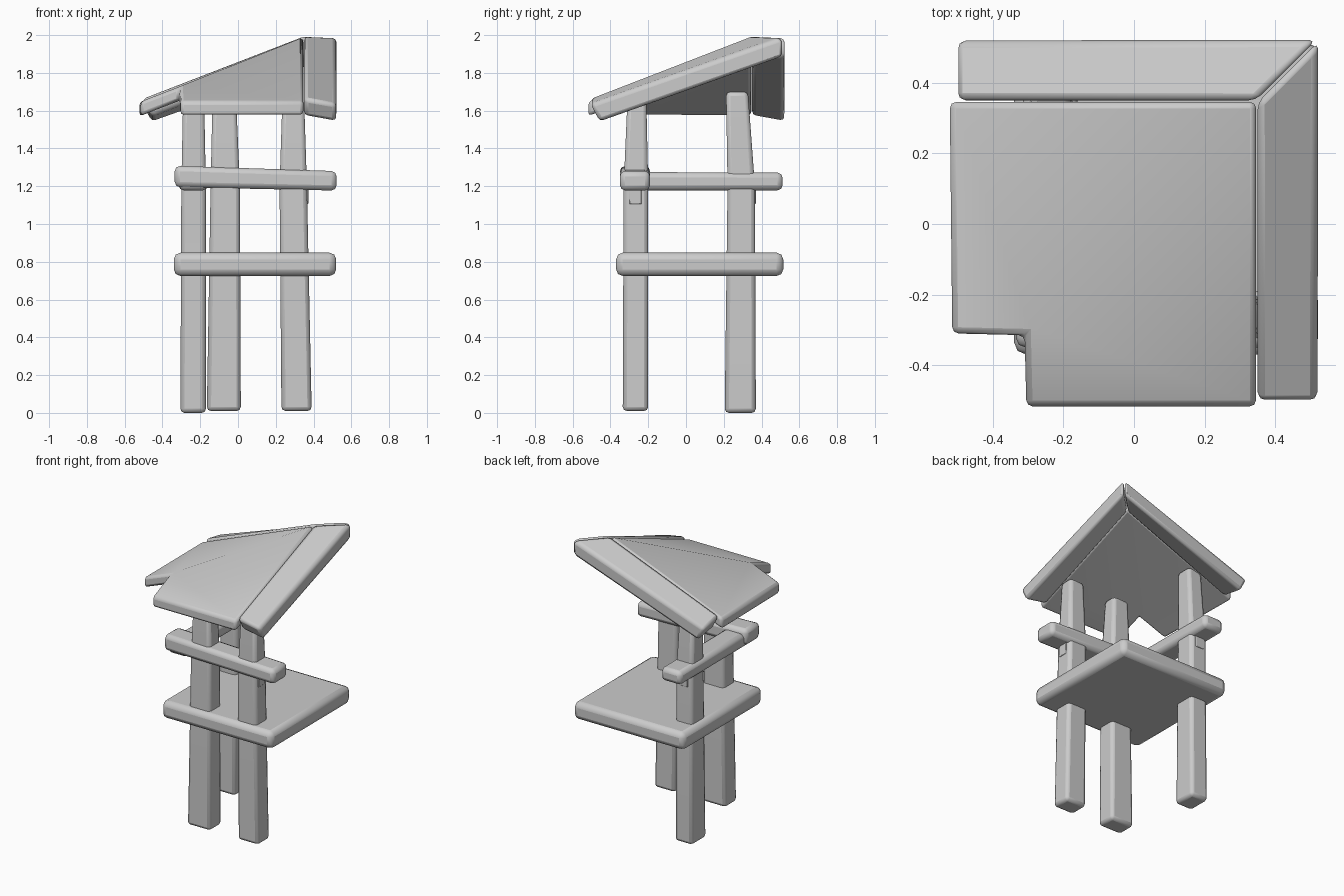
import bpy
import bmesh
import math
from mathutils import Vector

cube = bpy.data.objects.get("Cube")
if cube:
    bpy.data.objects.remove(cube, do_unlink=True)

grey = bpy.data.materials.new("plain_grey")
grey.use_nodes = True
COLOUR = (0.6, 0.6, 0.6, 1)
grey.diffuse_color = COLOUR
grey.node_tree.nodes["Principled BSDF"].inputs["Base Color"].default_value = COLOUR


def make(name, verts, faces, bevel):
    """Closed mesh with softly rounded edges."""
    bm = bmesh.new()
    vs = [bm.verts.new(v) for v in verts]
    for f in faces:
        bm.faces.new([vs[i] for i in f])
    bmesh.ops.recalc_face_normals(bm, faces=bm.faces)
    mesh = bpy.data.meshes.new(name)
    bm.to_mesh(mesh)
    bm.free()
    mesh.materials.append(grey)
    obj = bpy.data.objects.new(name, mesh)
    bpy.context.collection.objects.link(obj)
    if bevel:
        mod = obj.modifiers.new("rounded_edges", "BEVEL")
        mod.width = bevel
        mod.segments = 2
        mod.limit_method = "ANGLE"
        mod.angle_limit = math.radians(40)
    bpy.ops.object.select_all(action="DESELECT")
    obj.select_set(True)
    bpy.context.view_layer.objects.active = obj
    bpy.ops.object.shade_smooth_by_angle(angle=math.radians(50))
    return obj


def loft(name, rings, bevel=0.022):
    """Join four-cornered sections into a capped bar."""
    verts = [p for ring in rings for p in ring]
    n = len(rings)
    faces = [(0, 1, 2, 3), tuple(range(4 * n - 4, 4 * n))]
    for r in range(n - 1):
        for i in range(4):
            j = (i + 1) % 4
            faces.append((4 * r + i, 4 * r + j, 4 * r + 4 + j, 4 * r + 4 + i))
    return make(name, verts, faces, bevel)


def rect(x0, x1, y0, y1, z):
    return [(x0, y0, z), (x1, y0, z), (x1, y1, z), (x0, y1, z)]


def swap(p):
    """Mirror across the diagonal through the high roof corner."""
    return (p[1], p[0], p[2])


# Three tapering posts
loft("front_left_post", [rect(0.23, 0.39, -0.335, -0.20, 0.01),
                         rect(0.22, 0.365, -0.33, -0.20, 1.2),
                         rect(0.235, 0.35, -0.31, -0.21, 1.66)])
loft("front_middle_post", [rect(-0.165, 0.015, -0.335, -0.20, 0.01),
                           rect(-0.145, 0.01, -0.33, -0.20, 1.2),
                           rect(-0.135, -0.01, -0.31, -0.21, 1.66)])
loft("back_right_post", [rect(-0.305, -0.17, 0.205, 0.37, 0),
                         rect(-0.30, -0.17, 0.22, 0.365, 1.2),
                         rect(-0.29, -0.18, 0.212, 0.328, 1.7)])

# Small pegs under the rails
loft("front_peg", [rect(0.30, 0.372, -0.30, -0.235, z) for z in (1.105, 1.2)], 0.004)
loft("back_peg", [rect(-0.27, -0.205, 0.30, 0.37, z) for z in (1.105, 1.2)], 0.004)

# Platform
loft("platform", [rect(-0.34, 0.52, -0.37, 0.515, z) for z in (0.725, 0.848)], 0.035)


# Rails that cross at the front corner
def rail_end(x, z0, z1, y0, y1):
    return [(x, y0, z0), (x, y1, z0), (x, y1, z1), (x, y0, z1)]


loft("front_rail", [rail_end(-0.335, 1.195, 1.308, -0.35, -0.19),
                    rail_end(0.522, 1.177, 1.28, -0.35, -0.19)], 0.028)
loft("side_rail", [[swap(p) for p in rail_end(-0.335, 1.178, 1.275, -0.315, -0.16)],
                   [swap(p) for p in rail_end(0.512, 1.178, 1.272, -0.315, -0.16)]], 0.028)

# Mitred roof edge boards
low = [Vector((0.35, -0.507, 1.665)), Vector((0.52, -0.507, 1.635))]
high = [Vector((0.35, 0.345, 2.0)), Vector((0.522, 0.517, 1.992))]
low_drop = Vector((0, 0.05, -0.095))
high_drop = Vector((0, 0, -0.11))
sections = [[low[0], low[1], low[1] + low_drop, low[0] + low_drop],
            [high[0], high[1], high[1] + high_drop, high[0] + high_drop]]
loft("side_roof_board", sections)
loft("back_roof_board", [[swap(p) for p in s] for s in sections])


# Hipped roof panel with a notched corner
def height(t):
    return 1.652 + 0.396 * (t + 0.505)


plan = [(-0.31, -0.315), (0.346, 0.346), (-0.522, 0.346), (-0.515, -0.31),
        (-0.305, -0.517), (0.346, -0.517)]
top = [(x, y, height(min(x, y))) for x, y in plan]
bottom = [(x, y, z - 0.075) for x, y, z in top]
rim = [0, 4, 5, 1, 2, 3]
caps = [(0, 1, 2, 3), (0, 4, 5, 1)]
faces = caps + [tuple(i + 6 for i in f) for f in caps]
faces += [(a, b, b + 6, a + 6) for a, b in zip(rim, rim[1:] + rim[:1])]
make("roof_panel", top + bottom, faces, 0.018)
